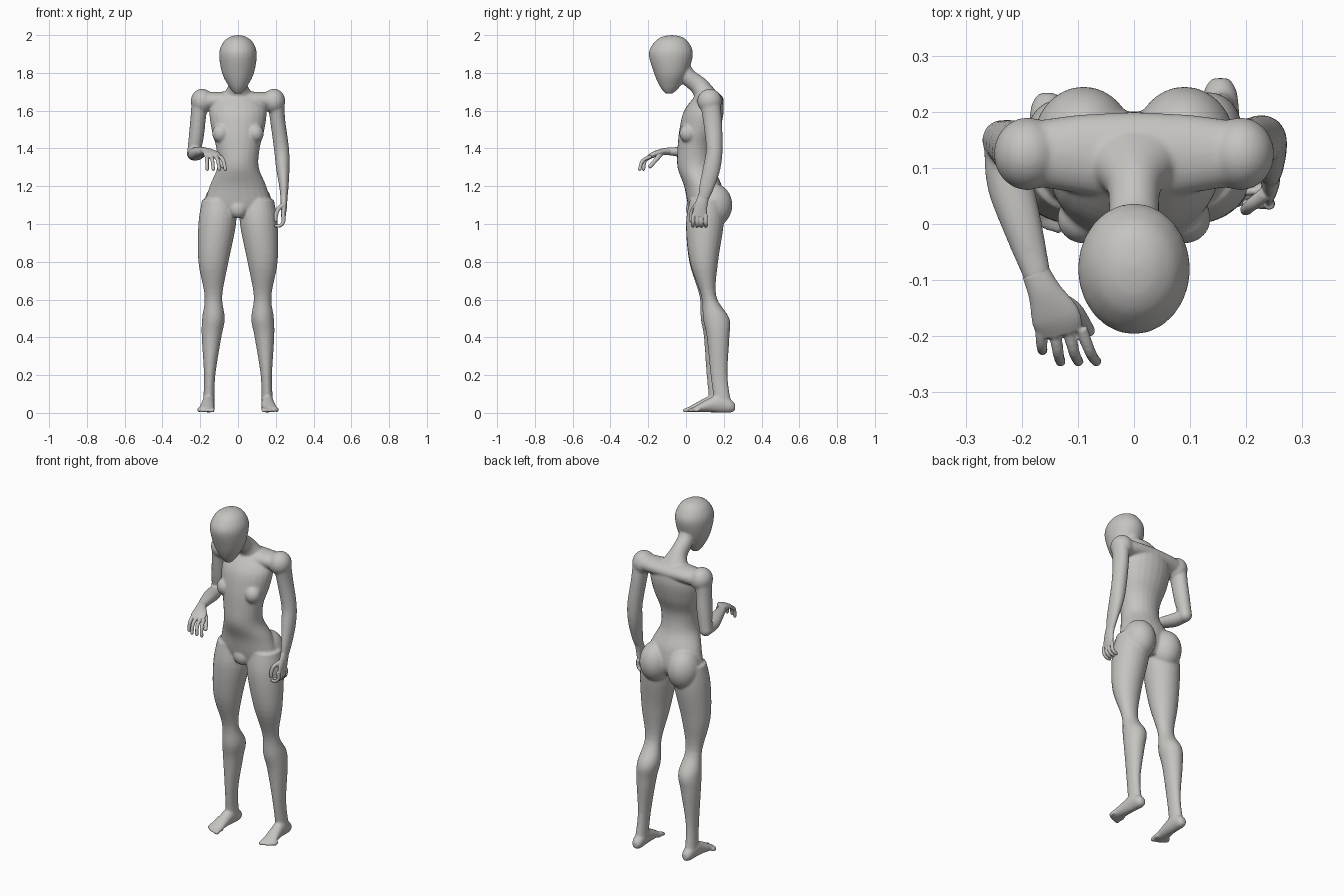
import bpy, bmesh, math
from mathutils import Vector, Matrix

default_cube = bpy.data.objects.get("Cube")
if default_cube:
    bpy.data.objects.remove(default_cube)

skin = bpy.data.materials.new("warm_grey")
skin.use_nodes = True
grey = (.56, .55, .53, 1)
skin.diffuse_color = grey
skin.node_tree.nodes["Principled BSDF"].inputs["Base Color"].default_value = grey

RIGHTWARD = Vector((1, 0, 0))
BACKWARD = Vector((0, 1, 0))
UPWARD = Vector((0, 0, 1))


def ring(height, half, front, back, x=0):
    """Level cross-section given by its half width, front and back."""
    return Vector((x, (front + back) / 2, height, half, (back - front) / 2))


def node(x, y, z, width, depth):
    """Cross-section around a point, with its two radii."""
    return Vector((x, y, z, width, depth))


def smooth_path(rows, steps=5):
    """Pass a smooth curve through the cross-sections."""
    path = []
    for i in range(len(rows) - 1):
        start, end = rows[i], rows[i + 1]
        leave = (end - rows[max(i - 1, 0)]) / 2
        arrive = (rows[min(i + 2, len(rows) - 1)] - start) / 2
        for step in range(steps):
            t = step / steps
            ease = t * t * (3 - 2 * t)
            path.append(start.lerp(end, ease) + leave * t * (1 - t) ** 2 - arrive * t * t * (1 - t))
    return path + [rows[-1]]


def loft(bm, rows, width_dir=RIGHTWARD, axis=None, sides=24):
    """Closed tube with elliptical rings, level with a fixed axis if given."""
    path = smooth_path(rows)
    rings = []
    for i, row in enumerate(path):
        ahead = path[min(i + 1, len(path) - 1)] - path[max(i - 1, 0)]
        along = (axis or Vector(ahead[:3])).normalized()
        across = (width_dir - along * width_dir.dot(along)).normalized()
        through = along.cross(across)
        centre = Vector(row[:3])
        angles = [math.tau * k / sides for k in range(sides)]
        rings.append([bm.verts.new(centre + across * math.cos(a) * row[3]
                                   + through * math.sin(a) * row[4]) for a in angles])
    for lower, upper in zip(rings, rings[1:]):
        for k in range(sides):
            bm.faces.new((lower[k - 1], lower[k], upper[k], upper[k - 1]))
    bm.faces.new(rings[0][::-1])
    bm.faces.new(rings[-1])


def ball(bm, centre, radii):
    placement = Matrix.Translation(centre) @ Matrix.Diagonal((*radii, 1))
    bmesh.ops.create_uvsphere(bm, u_segments=32, v_segments=20, radius=1, matrix=placement)


def digit(bm, points, radius):
    """Finger or toe: a tapering tube with a round tip."""
    rows = []
    for i, point in enumerate(points):
        thickness = radius * (1 - i / 12)
        rows.append(node(*point, thickness, thickness))
    loft(bm, rows, sides=12)
    ball(bm, points[-1], [thickness] * 3)


def finish(bm, name, voxel, rounds):
    """Fuse the overlapping pieces into one smooth skin."""
    bmesh.ops.recalc_face_normals(bm, faces=bm.faces)
    mesh = bpy.data.meshes.new(name)
    bm.to_mesh(mesh)
    bm.free()
    mesh.materials.append(skin)
    obj = bpy.data.objects.new(name, mesh)
    bpy.context.collection.objects.link(obj)
    fuse = obj.modifiers.new("fuse", "REMESH")
    fuse.mode = "VOXEL"
    fuse.voxel_size = voxel
    fuse.use_smooth_shade = True
    relax = obj.modifiers.new("relax", "SMOOTH")
    relax.factor = .5
    relax.iterations = rounds


def stand(rows, side):
    """Place left leg sections on either side; the right foot is further forward."""
    placed = []
    for row in rows:
        moved = row.copy()
        moved.x *= side
        if side < 0:
            moved.y -= max(0, .9 - row.z) * .03
        placed.append(moved)
    return placed


body = bmesh.new()

# Head, from crown to chin
loft(body, [ring(height=2, half=.01, front=-.08, back=-.07),
            ring(height=1.99, half=.045, front=-.13, back=-.02),
            ring(height=1.96, half=.08, front=-.17, back=.015),
            ring(height=1.9, half=.1, front=-.197, back=.037),
            ring(height=1.8, half=.085, front=-.17, back=.01),
            ring(height=1.73, half=.05, front=-.14, back=-.03),
            ring(height=1.69, half=.02, front=-.11, back=-.07)], axis=UPWARD)

# Neck
loft(body, [node(x=0, y=-.03, z=1.84, width=.045, depth=.045),
            node(x=0, y=.01, z=1.78, width=.045, depth=.045),
            node(x=0, y=.07, z=1.73, width=.05, depth=.05),
            node(x=0, y=.11, z=1.67, width=.09, depth=.06)])

# Torso, from crotch to collar
loft(body, [ring(height=1.04, half=.1, front=.03, back=.17),
            ring(height=1.1, half=.17, front=.01, back=.2),
            ring(height=1.2, half=.15, front=-.01, back=.19),
            ring(height=1.3, half=.11, front=-.045, back=.15),
            ring(height=1.4, half=.115, front=-.045, back=.145),
            ring(height=1.5, half=.14, front=-.035, back=.18),
            ring(height=1.6, half=.15, front=-.01, back=.2),
            ring(height=1.68, half=.11, front=.05, back=.19)], axis=UPWARD)
ball(body, centre=(0, .04, 1.08), radii=(.05, .04, .05))

for side in (1, -1):
    # Collar, shoulder, chest and buttock
    loft(body, [node(x=0, y=.12, z=1.655, width=.08, depth=.05),
                node(x=side * .1, y=.125, z=1.655, width=.07, depth=.045),
                node(x=side * .2, y=.125, z=1.65, width=.055, depth=.05)], width_dir=BACKWARD)
    ball(body, centre=(side * .19, .125, 1.65), radii=(.06, .065, .066))
    ball(body, centre=(side * .09, .01, 1.48), radii=(.047, .045, .05))
    ball(body, centre=(side * .09, .145, 1.1), radii=(.09, .1, .115))

    # Leg, from hip to ankle
    loft(body, stand([ring(x=.1, height=1.13, half=.09, front=.02, back=.2),
                      ring(x=.11, height=1, half=.1, front=0, back=.2),
                      ring(x=.13, height=.8, half=.08, front=.02, back=.17),
                      ring(x=.13, height=.62, half=.047, front=.08, back=.16),
                      ring(x=.13, height=.5, half=.06, front=.09, back=.23),
                      ring(x=.14, height=.4, half=.052, front=.11, back=.23),
                      ring(x=.15, height=.2, half=.03, front=.13, back=.22),
                      ring(x=.155, height=.05, half=.03, front=.15, back=.24)], side), axis=UPWARD)

    # Foot, from heel to ball
    loft(body, stand([node(x=.154, y=.26, z=.03, width=.016, depth=.018),
                      node(x=.154, y=.235, z=.037, width=.03, depth=.036),
                      node(x=.156, y=.18, z=.05, width=.033, depth=.049),
                      node(x=.16, y=.12, z=.04, width=.036, depth=.036),
                      node(x=.17, y=.04, z=.017, width=.044, depth=.014)], side), axis=-BACKWARD)

    # Toes, the big one inside
    for k in range(5):
        across = .135 + .018 * k
        tip = .02 + .002 * k * k
        toe = [Vector((across, .07, .018)), Vector((across, tip + .02, .018)), Vector((across, tip, .012))]
        digit(body, stand(toe, side), radius=.011 if k else .014)

# Left arm, hanging
loft(body, [node(x=.2, y=.125, z=1.66, width=.045, depth=.055),
            node(x=.21, y=.14, z=1.55, width=.04, depth=.05),
            node(x=.23, y=.15, z=1.4, width=.04, depth=.044),
            node(x=.237, y=.137, z=1.3, width=.036, depth=.046),
            node(x=.243, y=.11, z=1.2, width=.025, depth=.04),
            node(x=.243, y=.09, z=1.13, width=.018, depth=.028)])

# Right upper arm, elbow and forearm reaching forward
elbow = Vector((-.235, .15, 1.372))
loft(body, [node(x=-.2, y=.125, z=1.66, width=.045, depth=.055),
            node(x=-.21, y=.13, z=1.57, width=.041, depth=.05),
            node(x=-.22, y=.14, z=1.47, width=.04, depth=.046),
            node(*elbow, width=.035, depth=.036)])
ball(body, centre=elbow, radii=[.036] * 3)
loft(body, [node(*elbow, width=.033, depth=.034),
            node(x=-.222, y=.075, z=1.372, width=.041, depth=.036),
            node(x=-.2, y=0, z=1.38, width=.036, depth=.03),
            node(x=-.17, y=-.1, z=1.385, width=.024, depth=.02)])
finish(body, "body", voxel=.0055, rounds=12)

# Left hand, fingers curled inward
hand = bmesh.new()
loft(hand, [node(x=.243, y=.095, z=1.15, width=.018, depth=.029),
            node(x=.243, y=.08, z=1.1, width=.017, depth=.034),
            node(x=.24, y=.07, z=1.04, width=.012, depth=.04)])
for k in range(4):
    knuckle = Vector((.24, .036 + .023 * k, 1.05))
    bend = knuckle - UPWARD * .04
    curl = bend - RIGHTWARD * .02 - UPWARD * .02
    digit(hand, [knuckle, bend, curl, curl - RIGHTWARD * .02], radius=.011)
digit(hand, [(.236, .055, 1.1), (.21, .035, 1.075), (.2, .026, 1.04), (.2, .026, 1.02)], radius=.013)
finish(hand, "left_hand", voxel=.003, rounds=5)

# Right hand, held out with drooping fingers
hand = bmesh.new()
loft(hand, [node(x=-.176, y=-.085, z=1.385, width=.025, depth=.02),
            node(x=-.16, y=-.12, z=1.383, width=.03, depth=.018),
            node(x=-.14, y=-.165, z=1.37, width=.044, depth=.016),
            node(x=-.13, y=-.195, z=1.355, width=.04, depth=.012)])
for k in range(4):
    knuckle = Vector((-.166 + .024 * k, -.185, 1.358))
    tip = Vector((-.163 + .032 * k, -.245 if k else -.225, 1.29))
    bend = knuckle.lerp(tip, .6) + UPWARD * .018 - BACKWARD * .008
    digit(hand, [knuckle, bend, tip], radius=.011)
digit(hand, [(-.14, -.13, 1.375), (-.105, -.15, 1.35), (-.08, -.19, 1.305)], radius=.013)
finish(hand, "right_hand", voxel=.003, rounds=5)
